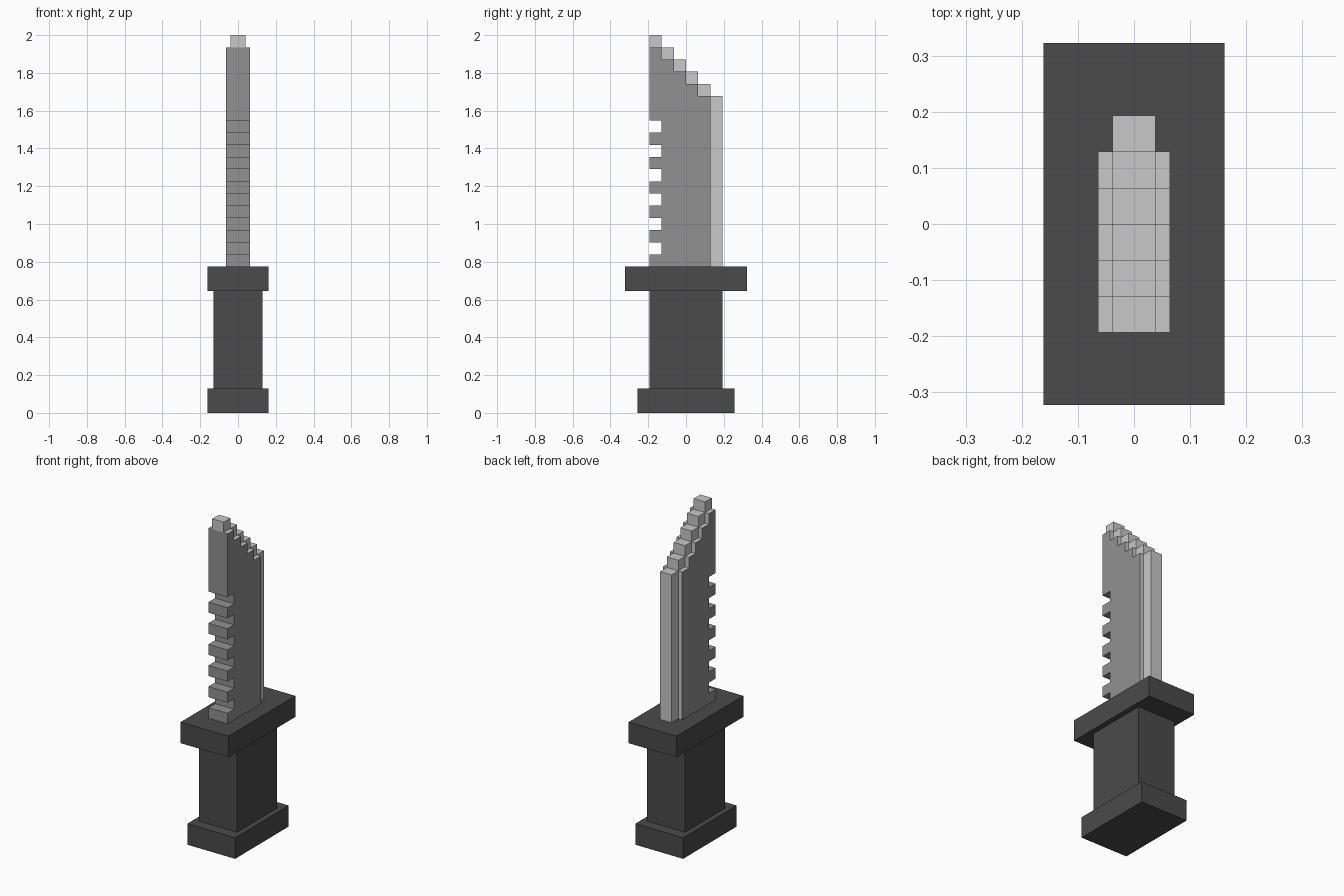
import bpy, bmesh
from mathutils import Vector

if "Cube" in bpy.data.objects:
    bpy.data.objects.remove(bpy.data.objects["Cube"], do_unlink=True)

U = 2 / 31  # block size: the knife is 31 blocks tall


def make_material(name, value):
    mat = bpy.data.materials.new(name)
    mat.use_nodes = True
    colour = (value, value, value, 1)
    mat.diffuse_color = colour
    bsdf = next(n for n in mat.node_tree.nodes if n.type == "BSDF_PRINCIPLED")
    bsdf.inputs["Base Color"].default_value = colour
    return mat


DARK = make_material("dark grey", 0.069)
STEEL = make_material("steel grey", 0.283)
LIGHT = make_material("light grey", 0.578)


def finish(name, bm, *mats):
    mesh = bpy.data.meshes.new(name)
    bm.to_mesh(mesh)
    bm.free()
    for mat in mats:
        mesh.materials.append(mat)
    obj = bpy.data.objects.new(name, mesh)
    bpy.context.collection.objects.link(obj)


def add_box(bm, half_x, y0, y1, z0, z1):
    verts = bmesh.ops.create_cube(bm, size=1)["verts"]
    for v in verts:
        v.co = Vector((v.co.x * 2 * half_x, (y0 + y1) / 2 + v.co.y * (y1 - y0),
                       (z0 + z1) / 2 + v.co.z * (z1 - z0))) * U


def box(name, half_x, half_y, z0, z1):
    bm = bmesh.new()
    add_box(bm, half_x, -half_y, half_y, z0, z1)
    finish(name, bm, DARK)


# Handle parts
box("pommel", 2.5, 4, 0, 2)
box("grip", 2, 3, 2, 10)
box("guard", 2.5, 5, 10, 12)

# Blade body: side outline with saw teeth on the spine and a stepped tip
outline = [(-3, 12)]
for z in range(13, 25, 2):
    outline += [(-3, z), (-2, z), (-2, z + 1), (-3, z + 1)]
for i in range(5):
    outline += [(-3 + i, 30 - i), (-2 + i, 30 - i)]
outline.append((2, 12))

bm = bmesh.new()
side = bm.faces.new([bm.verts.new((-U, y * U, z * U)) for y, z in outline])
extruded = bmesh.ops.extrude_face_region(bm, geom=[side])["geom"]
bmesh.ops.translate(bm, vec=(2 * U, 0, 0),
                    verts=[g for g in extruded if isinstance(g, bmesh.types.BMVert)])
bmesh.ops.recalc_face_normals(bm, faces=bm.faces)
# Sharpened side and stepped top shoulders are light
for f in bm.faces:
    step_top = f.normal.z > 0.5 and f.calc_center_median().z > 25 * U
    f.material_index = int(step_top or f.normal.y > 0.5)
finish("blade", bm, STEEL, LIGHT)

# Narrow cutting edge: tall strip and one block on every step
bm = bmesh.new()
add_box(bm, 0.6, 2, 3, 12, 26)
for i in range(5):
    add_box(bm, 0.6, -3 + i, -2 + i, 30 - i, 31 - i)
finish("cutting_edge", bm, LIGHT)
